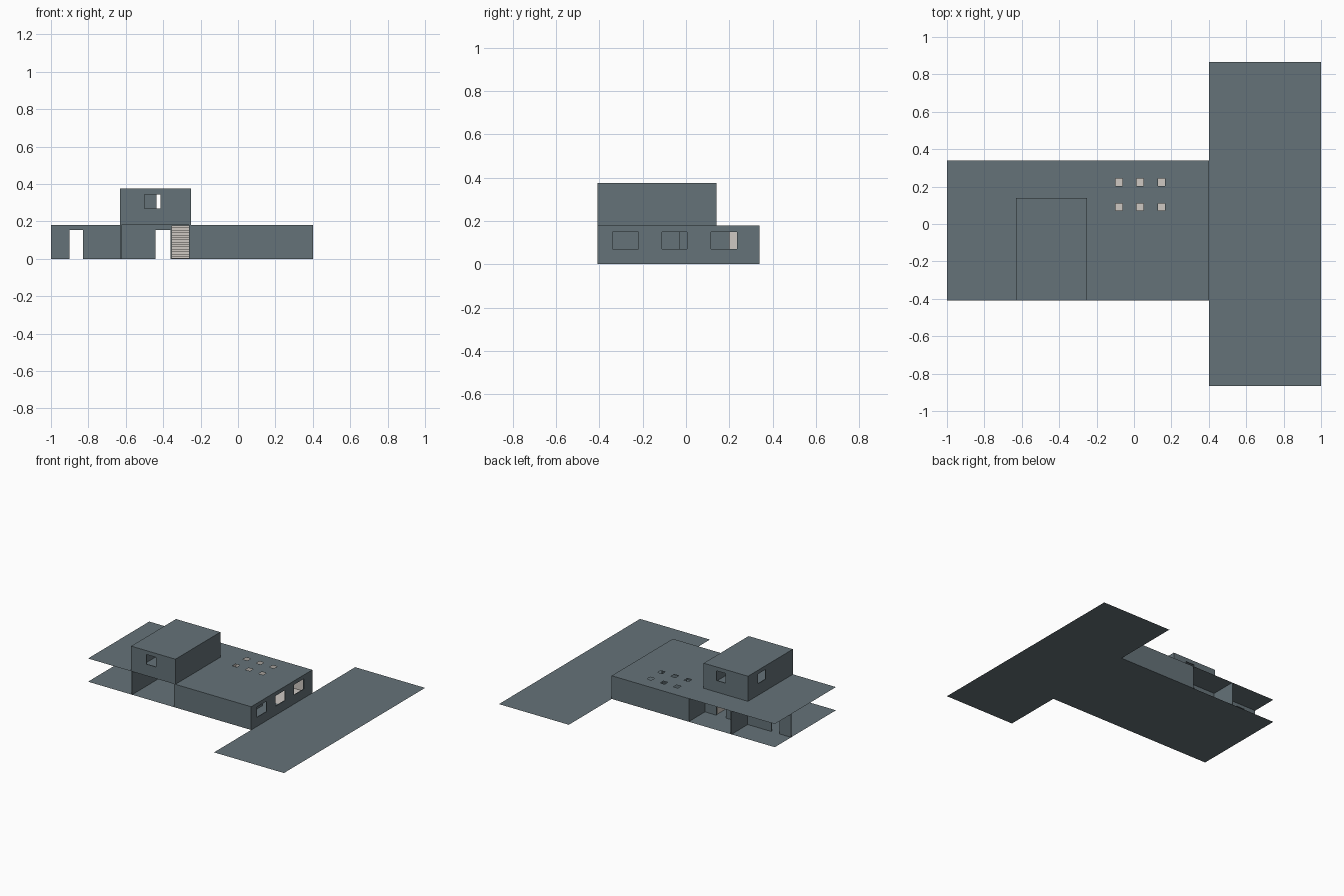
import bpy, bmesh
from mathutils import Vector

if "Cube" in bpy.data.objects:
    bpy.data.objects.remove(bpy.data.objects["Cube"])

T = 0.006   # wall thickness
H = 0.18    # storey height
TOP = 0.375

beige = bpy.data.materials.new("beige")
beige.diffuse_color = (0.62, 0.58, 0.54, 1)
beige.use_nodes = True
beige.node_tree.nodes["Principled BSDF"].inputs["Base Color"].default_value = beige.diffuse_color
slate = bpy.data.materials.new("slate")
slate.diffuse_color = (0.13, 0.17, 0.19, 1)
slate.use_nodes = True
slate.node_tree.nodes["Principled BSDF"].inputs["Base Color"].default_value = slate.diffuse_color


def panel(name, place, us, vs, holes=(), thick=0.0, mat=slate):
    """Flat sheet over us x vs with rectangular openings (u0, u1, v0, v1)."""
    cu = sorted({*us, *(c for h in holes for c in h[:2])})
    cv = sorted({*vs, *(c for h in holes for c in h[2:])})
    bm = bmesh.new()
    for a, b in zip(cu, cu[1:]):
        for c, d in zip(cv, cv[1:]):
            mu, mv = (a + b) / 2, (c + d) / 2
            if any(h[0] < mu < h[1] and h[2] < mv < h[3] for h in holes):
                continue
            bm.faces.new([bm.verts.new(place(u, v))
                          for u, v in ((a, c), (b, c), (b, d), (a, d))])
    bmesh.ops.remove_doubles(bm, verts=bm.verts, dist=1e-5)
    me = bpy.data.meshes.new(name)
    bm.to_mesh(me)
    bm.free()
    me.materials.append(mat)
    ob = bpy.data.objects.new(name, me)
    bpy.context.collection.objects.link(ob)
    if thick:
        mod = ob.modifiers.new("thickness", 'SOLIDIFY')
        mod.thickness = thick
        mod.offset = 0
    return ob


def slab(name, z, xs, ys, holes=(), mat=slate):
    return panel(name, lambda u, v: Vector((u, v, z)), xs, ys, holes, 0, mat)


def wall_x(name, y, xs, zs, holes=(), mat=slate):
    """Wall running along x."""
    return panel(name, lambda u, v: Vector((u, y, v)), xs, zs, holes, T, mat)


def wall_y(name, x, ys, zs, holes=(), mat=slate):
    """Wall running along y."""
    return panel(name, lambda u, v: Vector((x, u, v)), ys, zs, holes, T, mat)


h = T / 2
low, high = (0, H), (H, TOP)

# Ground floor and paved forecourt
slab("house_floor", 0, (-1, 0.4), (-0.41, 0.34))
slab("forecourt", 0, (0.4, 1), (-0.865, 0.865))

# Main roof with six skylights
sky = [(x - 0.019, x + 0.019, y - 0.019, y + 0.019)
       for x in (-0.08, 0.033, 0.147) for y in (0.09, 0.223)]
slab("main_roof", H, (-1, 0.4), (-0.41, 0.34), sky)

# Ground storey outer walls
wall_x("front_wall", -0.41 + h, (-0.255, 0.4), low)
wall_x("back_wall", 0.34 - h, (-0.265, 0.4), low)
wall_y("right_wall", 0.4 - h, (-0.41, 0.34), low,
       [(-0.34, -0.22, 0.07, 0.15), (-0.11, 0.005, 0.07, 0.15),
        (0.115, 0.235, 0.07, 0.15)])
wall_y("hall_wall", -0.258, (-0.41, 0.34), low)
wall_y("left_wall", -0.625, (-0.41, 0.34), low)

# Wall with the two doorways, across porch and stair hall
wall_x("doorway_wall", 0.14 - h, (-1, -0.258), low,
       [(-0.9, -0.83, 0, 0.155), (-0.44, -0.36, 0, 0.155)])

# Room partitions and light lining of the skylit room
wall_x("room_partition", 0.045, (-0.258, 0.1), low, [(-0.12, -0.04, 0, 0.155)])
wall_y("closet_partition", -0.18, (0.045, 0.2), low)
wall_x("bedroom_partition", -0.2, (-0.258, 0.23), low, [(0.08, 0.16, 0, 0.155)])
wall_y("short_partition", 0.23, (-0.2, -0.03), low)
slab("room_floor", 0.002, (-0.25, 0.39), (0.05, 0.33), mat=beige)
wall_x("room_back_lining", 0.33, (-0.25, 0.39), (0.002, 0.178), mat=beige)
wall_y("room_end_lining", -0.25, (0.2, 0.33), (0.002, 0.178), mat=beige)

# Upper storey
wall_x("upper_front", -0.41 + h, (-0.63, -0.25), high, [(-0.5, -0.415, 0.27, 0.345)])
wall_x("upper_back", 0.14 - h, (-0.63, -0.25), high, [(-0.437, -0.36, 0.27, 0.345)])
wall_y("upper_left", -0.63 + h, (-0.41, 0.14), high, [(-0.075, 0.015, 0.27, 0.345)])
wall_y("upper_right", -0.25 - h, (-0.41, 0.14), high)
slab("upper_roof", TOP, (-0.63, -0.25), (-0.41, 0.14))

# Staircase: one side profile extruded across its width
N, run, y0 = 14, 0.02, -0.16
prof = [(y0, 0)]
for i in range(N):
    prof += [(y0 + i * run, (i + 1) * H / N), (y0 + (i + 1) * run, (i + 1) * H / N)]
prof.append((y0 + N * run, 0))
bm = bmesh.new()
side = bm.faces.new([bm.verts.new((-0.355, y, z * 0.99 + 0.001)) for y, z in prof])
ext = bmesh.ops.extrude_face_region(bm, geom=[side])
bmesh.ops.translate(bm, vec=(0.092, 0, 0),
                    verts=[g for g in ext["geom"] if isinstance(g, bmesh.types.BMVert)])
bmesh.ops.recalc_face_normals(bm, faces=bm.faces)
me = bpy.data.meshes.new("staircase")
bm.to_mesh(me)
bm.free()
me.materials.append(beige)
bpy.context.collection.objects.link(bpy.data.objects.new("staircase", me))
